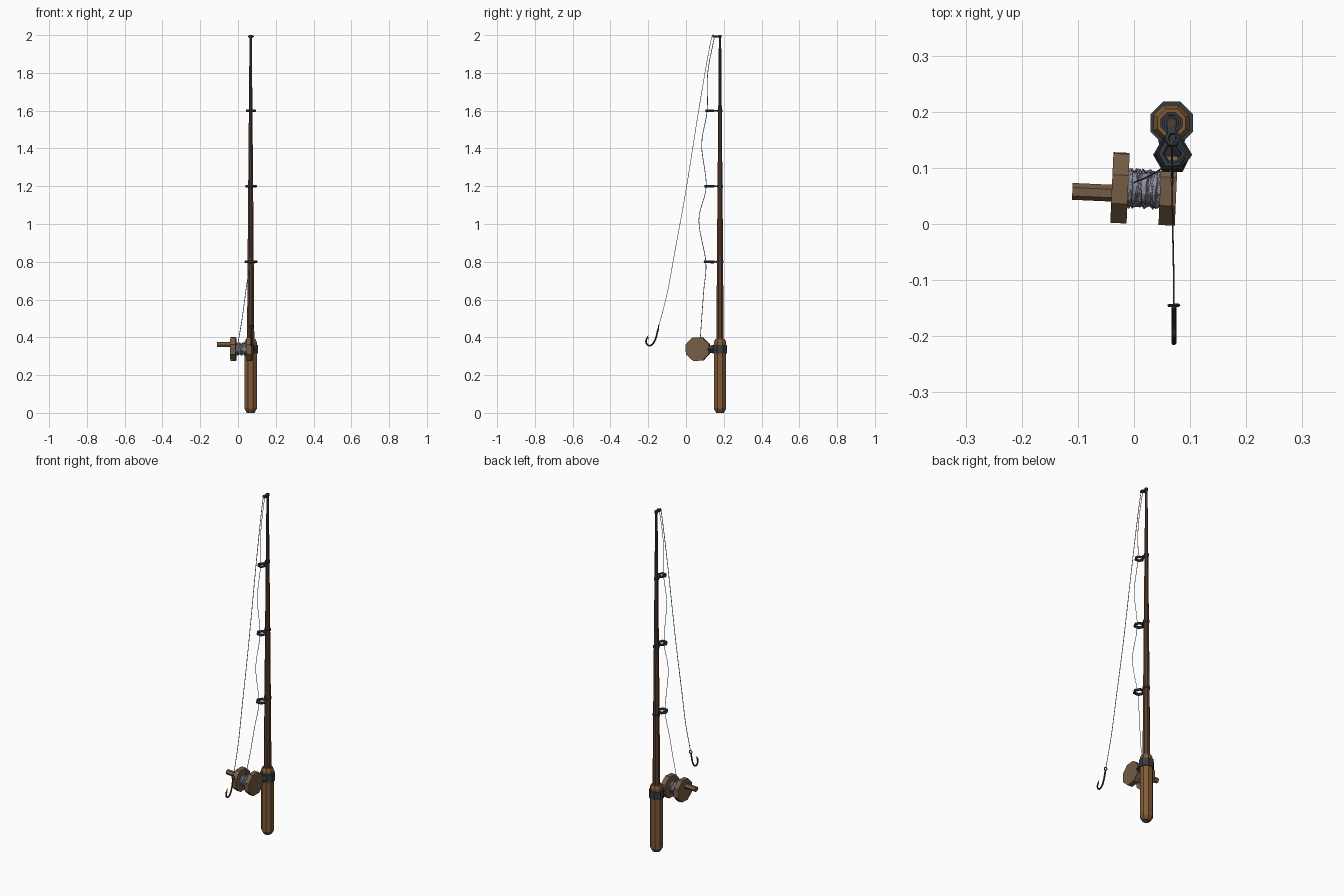
import bpy, bmesh, math, random
from mathutils import Vector, Matrix

if "Cube" in bpy.data.objects:
    bpy.data.objects.remove(bpy.data.objects["Cube"])

random.seed(4)
AX, AY = 0.067, 0.18          # rod axis


def material(name, rgb):
    m = bpy.data.materials.new(name)
    m.diffuse_color = (*rgb, 1)
    m.use_nodes = True
    m.node_tree.nodes["Principled BSDF"].inputs["Base Color"].default_value = m.diffuse_color
    return m


GRIP = material("grip_wood", (0.22, 0.105, 0.038))
ROD = material("rod_wood", (0.10, 0.048, 0.026))
REEL = material("reel_wood", (0.18, 0.11, 0.06))
METAL = material("dark_metal", (0.038, 0.044, 0.052))
LINE = material("grey_line", (0.27, 0.27, 0.34))
HOOK = material("hook_iron", (0.045, 0.025, 0.022))


def finish(bm, name, mat):
    bmesh.ops.recalc_face_normals(bm, faces=bm.faces)
    me = bpy.data.meshes.new(name)
    bm.to_mesh(me)
    bm.free()
    me.materials.append(mat)
    ob = bpy.data.objects.new(name, me)
    bpy.context.collection.objects.link(ob)
    return ob


def skin(bm, rings, closed=False):
    n = len(rings[0])
    pairs = list(zip(rings, rings[1:])) + ([(rings[-1], rings[0])] if closed else [])
    for a, b in pairs:
        for i in range(n):
            bm.faces.new((a[i], a[(i + 1) % n], b[(i + 1) % n], b[i]))
    if not closed:
        bm.faces.new(rings[0])
        bm.faces.new(rings[-1])


def turned(name, profile, mat, origin, axis=(0, 0, 1), sides=8):
    """Stack of polygons (radius, height) along an axis."""
    bm = bmesh.new()
    rot = Vector((0, 0, 1)).rotation_difference(Vector(axis).normalized()).to_matrix()
    rings = []
    for r, h in profile:
        ring = []
        for i in range(sides):
            a = 2 * math.pi * (i + 0.5) / sides
            p = rot @ Vector((r * math.cos(a), r * math.sin(a), h))
            ring.append(bm.verts.new(p + Vector(origin)))
        rings.append(ring)
    skin(bm, rings)
    return finish(bm, name, mat)


def tube(name, points, radii, mat, sides=4, closed=False):
    """Sweep a polygon along a path."""
    pts = [Vector(p) for p in points]
    if not isinstance(radii, (list, tuple)):
        radii = [radii] * len(pts)
    bm = bmesh.new()
    rings, n, last = [], None, len(pts) - 1
    for i, p in enumerate(pts):
        if closed:
            t = pts[(i + 1) % len(pts)] - pts[i - 1]
        else:
            t = pts[min(i + 1, last)] - pts[max(i - 1, 0)]
        t.normalize()
        n = t.orthogonal() if n is None else n - t * n.dot(t)
        n.normalize()
        b = t.cross(n)
        rings.append([bm.verts.new(p + radii[i] * (n * math.cos(a) + b * math.sin(a)))
                      for a in (2 * math.pi * (k + 0.5) / sides for k in range(sides))])
    skin(bm, rings, closed)
    return finish(bm, name, mat)


def box(name, centre, size, mat):
    bm = bmesh.new()
    bmesh.ops.create_cube(bm, size=1, matrix=Matrix.Translation(centre) @ Matrix.Diagonal((*size, 1)))
    return finish(bm, name, mat)


def smooth_path(points, steps=8):
    """Catmull-Rom path through a few points."""
    p = [Vector(q) for q in points]
    p = [2 * p[0] - p[1]] + p + [2 * p[-1] - p[-2]]
    out = []
    for i in range(1, len(p) - 2):
        a, b, c, d = p[i - 1:i + 3]
        for s in range(steps):
            t = s / steps
            out.append(0.5 * (2 * b + (c - a) * t + (2 * a - 5 * b + 4 * c - d) * t * t
                              + (3 * b - a - 3 * c + d) * t ** 3))
    return out + [p[-2]]


# Grip, collar and tapered rod
base = (AX, AY, 0)
turned("grip", [(0.022, 0), (0.035, 0.022), (0.035, 0.375), (0.027, 0.392)], GRIP, base)
turned("collar", [(0.041, 0.315), (0.041, 0.36)], METAL, base)
turned("rod", [(0.021, 0.38), (0.016, 1.0), (0.0065, 2.0)], ROD, base)

# Line guides: band on the rod, arm and six-sided ring
for k, (z, outer, front, thick, rod_r) in enumerate([
        (0.80, 0.035, 0.093, 0.008, 0.018), (1.20, 0.032, 0.096, 0.0075, 0.0145),
        (1.60, 0.028, 0.101, 0.007, 0.0105), (1.993, 0.016, 0.139, 0.005, 0.0067)]):
    major = outer - thick
    cy = front + outer * 0.866
    tube(f"guide_ring_{k + 1}",
         [(AX + 0.002 + major * math.cos(i * math.pi / 3), cy + major * math.sin(i * math.pi / 3), z)
          for i in range(6)], thick, METAL, 6, True)
    turned(f"guide_band_{k + 1}", [(rod_r + 0.003, z - 0.007), (rod_r + 0.003, z + 0.007)], METAL, base)
    y0 = cy + major * 0.866
    box(f"guide_arm_{k + 1}", (AX, (y0 + AY) / 2, z), (0.014, AY - y0, 0.009), METAL)

# Reel: two flanges, spool core, crank knob and mount
axis = Vector((1, -0.045, 0)).normalized()
hub = Vector((0.018, 0.0625, 0.338))
for name, x in (("reel_flange_left", -0.043), ("reel_flange_right", 0.043)):
    turned(name, [(0.067, -0.0145), (0.067, 0.0145)], REEL, hub + axis * x, axis)
turned("spool_core", [(0.029, -0.035), (0.029, 0.035)], LINE, hub, axis, 12)
turned("crank_knob", [(0.015, -0.07), (0.015, 0.005)], REEL, (-0.04, 0.055, 0.361), axis, 6)
tube("reel_mount", [(AX, AY - 0.03, 0.338), (AX, 0.115, 0.336)], [0.024, 0.016], METAL)

# Line wound back and forth on the spool
side = axis.cross(Vector((0, 0, 1)))
wound = []
for i in range(26 * 14):
    a = 2 * math.pi * i / 14
    r = 0.032 + random.uniform(-0.002, 0.003)
    x = 0.027 * math.sin(a / 26 * 3.3) + random.uniform(-0.002, 0.002)
    wound.append(hub + axis * x + r * (side * math.cos(a) + Vector((0, 0, 1)) * math.sin(a)))
tube("wound_line", wound, 0.0018, LINE)

# Line running through the guides, then hanging from the tip
LR = 0.0017
tube("running_line", smooth_path([
    (0.0, 0.074, 0.37), (0.022, 0.083, 0.5), (0.042, 0.094, 0.65), (0.062, 0.105, 0.80),
    (0.068, 0.068, 1.02), (0.068, 0.107, 1.20), (0.068, 0.083, 1.42), (0.068, 0.112, 1.60),
    (0.068, 0.115, 1.80), (0.068, 0.152, 1.997)], 6), LR, LINE)
tube("hanging_line", smooth_path([
    (0.068, 0.152, 1.997), (0.068, 0.132, 1.97), (0.068, 0.075, 1.65), (0.069, 0.0, 1.18),
    (0.07, -0.058, 0.86), (0.071, -0.098, 0.64), (0.071, -0.143, 0.463)], 6), LR, LINE)

# Hook: eye, bent shank and barb
HX = 0.071
tube("hook_eye", [(HX + 0.009 * math.cos(i * math.pi / 4), -0.145, 0.455 + 0.009 * math.sin(i * math.pi / 4))
                  for i in range(8)], 0.003, HOOK, 4, True)
bend = smooth_path([(HX, -0.147, 0.447), (HX, -0.160, 0.395), (HX, -0.177, 0.364), (HX, -0.195, 0.356),
                    (HX, -0.209, 0.367), (HX, -0.211, 0.385), (HX, -0.199, 0.411)], 4)
tube("hook_bend", bend, [0.0045] * (len(bend) - 4) + [0.004, 0.003, 0.002, 0.0005], HOOK, 6)
tube("hook_barb", [(HX, -0.203, 0.402), (HX, -0.197, 0.386)], [0.003, 0.0005], HOOK)
